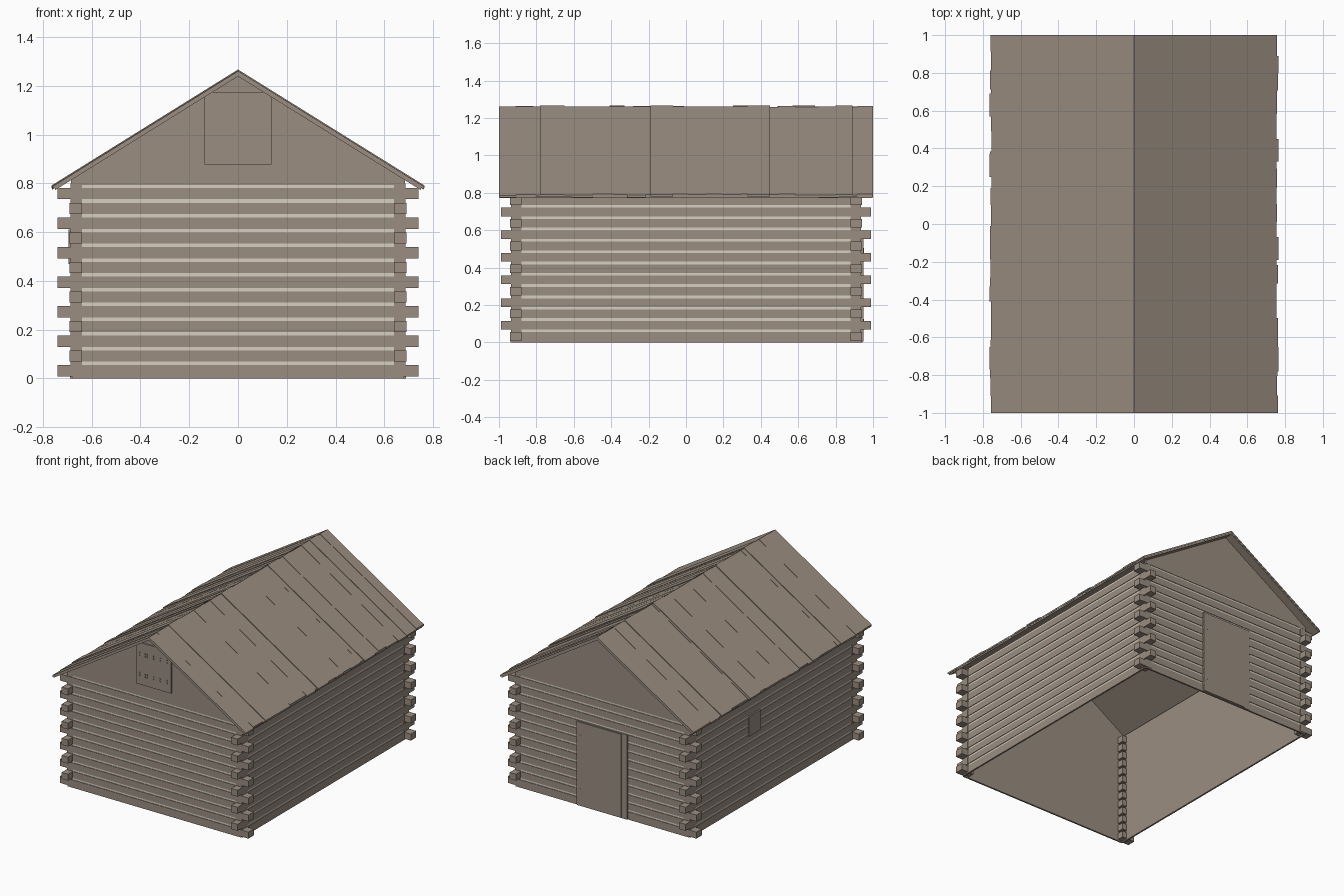
import bpy, bmesh, random
from mathutils import Vector

random.seed(4)
cube = bpy.data.objects.get("Cube")
if cube:
    bpy.data.objects.remove(cube, do_unlink=True)


def material(name, rgb):
    m = bpy.data.materials.new(name)
    m.use_nodes = True
    m.diffuse_color = (*rgb, 1)
    bsdf = next(n for n in m.node_tree.nodes if n.type == 'BSDF_PRINCIPLED')
    bsdf.inputs["Base Color"].default_value = (*rgb, 1)
    bsdf.inputs["Roughness"].default_value = 0.9
    return m


WOOD = material("weathered wood", (0.325, 0.268, 0.218))
CHINK = material("pale chinking", (0.67, 0.63, 0.53))


def prism(bm, pts, y0, y1):
    """Extrude an (x, z) outline along y."""
    vs = [bm.verts.new((x, y0, z)) for x, z in pts]
    face = bm.faces.new(vs)
    out = bmesh.ops.extrude_face_region(bm, geom=[face])["geom"]
    moved = [g for g in out if isinstance(g, bmesh.types.BMVert)]
    bmesh.ops.translate(bm, vec=Vector((0, y1 - y0, 0)), verts=moved)


def box(bm, x0, x1, y0, y1, z0, z1):
    prism(bm, [(x0, z0), (x1, z0), (x1, z1), (x0, z1)], y0, y1)


def wall_ring(bm, x0, x1, y0, y1, z0, z1, over=0.0):
    """Four thin wall strips; x0/y0 are inner and x1/y1 outer distances."""
    for s in (-1, 1):
        box(bm, -x0 - over, x0 + over, *sorted((s * y0, s * y1)), z0, z1)
        box(bm, *sorted((s * x0, s * x1)), -y0 - over, y0 + over, z0, z1)


def finish(bm, name, mat):
    bmesh.ops.recalc_face_normals(bm, faces=bm.faces)
    mesh = bpy.data.meshes.new(name)
    bm.to_mesh(mesh)
    bm.free()
    mesh.materials.append(mat)
    obj = bpy.data.objects.new(name, mesh)
    bpy.context.scene.collection.objects.link(obj)
    return obj


# Main dimensions
OUT_X, IN_X, TIP_X = 0.69, 0.64, 0.74
OUT_Y, IN_Y, TIP_Y = 0.94, 0.88, 0.99
PITCH, ROWS, LOG_H = 0.0605, 13, 0.046
RIDGE, SLOPE, WALL_TOP = 1.262, 0.622, 0.80

# Log faces on the thin walls, and notched log ends that alternate direction
logs, log_ends = bmesh.new(), bmesh.new()
for row in range(ROWS):
    z0 = 0.009 + row * PITCH
    z1 = z0 + LOG_H
    wall_ring(logs, OUT_X - 0.01, OUT_X - 0.002, OUT_Y - 0.01, OUT_Y - 0.002,
              z0 if row else 0, z1)
    even = row % 2 == 0
    x_tip = TIP_X if even else OUT_X
    y_tip = OUT_Y if even else TIP_Y
    for s in (-1, 1):
        for t in (-1, 1):
            box(log_ends, *sorted((s * IN_X, s * x_tip)),
                *sorted((t * IN_Y, t * y_tip)), z0, z1)
finish(logs, "wall_logs", WOOD)
finish(log_ends, "log_ends", WOOD)

# Chinking just behind the log faces, corner strips and inner lining
chink, core, lining = bmesh.new(), bmesh.new(), bmesh.new()
wall_ring(chink, OUT_X - 0.012, OUT_X - 0.006, OUT_Y - 0.012, OUT_Y - 0.006, 0.03, 0.795)
wall_ring(lining, OUT_X - 0.014, OUT_X - 0.011, OUT_Y - 0.014, OUT_Y - 0.011, 0, WALL_TOP, 0.003)
for s in (-1, 1):
    for t in (-1, 1):
        box(core, *sorted((s * IN_X, s * (OUT_X - 0.004))),
            *sorted((t * (OUT_Y - 0.013), t * (OUT_Y - 0.004))), 0.01, WALL_TOP)
        box(core, *sorted((s * (OUT_X - 0.013), s * (OUT_X - 0.004))),
            *sorted((t * IN_Y, t * (OUT_Y - 0.004))), 0.01, WALL_TOP)
finish(chink, "chinking", CHINK)
finish(core, "corner_strips", WOOD)
finish(lining, "inner_lining", WOOD)

# Gable boards on both ends
gables = bmesh.new()
low = RIDGE - 0.022 - SLOPE * 0.685
for s in (-1, 1):
    prism(gables, [(-0.685, 0.794), (0.685, 0.794), (0.685, low), (0, RIDGE - 0.022), (-0.685, low)],
          *sorted((s * (OUT_Y - 0.014), s * (OUT_Y - 0.003))))
finish(gables, "gables", WOOD)


# Roof: a thin deck covered by uneven planks running down each slope
def slope_board(bm, side, reach, top, thick, y0, y1):
    eave = top - SLOPE * reach
    prism(bm, [(0, top), (side * reach, eave), (side * reach, eave - thick), (0, top - thick)], y0, y1)


RAISED = {
    -1: [(-0.77, -0.65), (-0.41, -0.33), (0.25, 0.37), (0.57, 0.69)],
    1: [(-0.78, -0.65), (-0.19, -0.07), (0.33, 0.45), (0.80, 0.89)],
}
deck, planks, raised = bmesh.new(), bmesh.new(), bmesh.new()
for s in (-1, 1):
    slope_board(deck, s, 0.75, RIDGE - 0.010, 0.013, -0.998, 0.998)
    cuts = [-1 + i * 0.1 + random.uniform(-0.02, 0.02) for i in range(1, 20)]
    cuts = [-1] + cuts + [1]
    for i, (a, b) in enumerate(zip(cuts, cuts[1:])):
        lift = random.uniform(-0.001, 0.001) + (0.001 if i % 2 else -0.001)
        slope_board(planks, s, random.uniform(0.753, 0.763), RIDGE + lift, 0.012, a, b)
    for a, b in RAISED[s]:
        slope_board(raised, s, 0.764, RIDGE + 0.005, 0.010, a, b)
finish(deck, "roof_deck", WOOD)
finish(planks, "roof_planks", WOOD)
finish(raised, "roof_cover_planks", WOOD)

# Loft hatch in the front gable, with its top corners trimmed under the roof
hatch = bmesh.new()
trim = RIDGE - 0.023 - SLOPE * 0.137
tip_x = (RIDGE - 0.023 - 1.175) / SLOPE
prism(hatch, [(-0.137, 0.878), (0.137, 0.878), (0.137, trim), (tip_x, 1.175),
              (-tip_x, 1.175), (-0.137, trim)], -OUT_Y - 0.005, -OUT_Y + 0.006)
finish(hatch, "loft_hatch", WOOD)

# Nail heads in two double rows on the hatch
nails = bmesh.new()
for z in (0.942, 0.96, 1.086, 1.104):
    for x in (-0.11, -0.065, -0.05, 0, 0.05, 0.105):
        box(nails, x - 0.002, x + 0.002, -OUT_Y - 0.010, -OUT_Y - 0.004, z - 0.004, z + 0.004)
finish(nails, "hatch_nails", WOOD)

# Back door with jamb and two hinge pins
frame, door, pins = bmesh.new(), bmesh.new(), bmesh.new()
box(frame, -0.20, 0.195, OUT_Y - 0.01, OUT_Y + 0.004, 0, 0.60)
box(door, -0.155, 0.195, OUT_Y, OUT_Y + 0.009, 0.004, 0.595)
for z in (0.11, 0.49):
    box(pins, 0.162, 0.170, OUT_Y + 0.008, OUT_Y + 0.012, z - 0.015, z + 0.015)
finish(frame, "door_frame", WOOD)
finish(door, "door", WOOD)
finish(pins, "door_hinges", WOOD)

# Small shuttered window on the right-hand wall
shutter = bmesh.new()
box(shutter, -OUT_X - 0.005, -OUT_X + 0.008, 0.155, 0.285, 0.47, 0.61)
finish(shutter, "window_shutter", WOOD)
